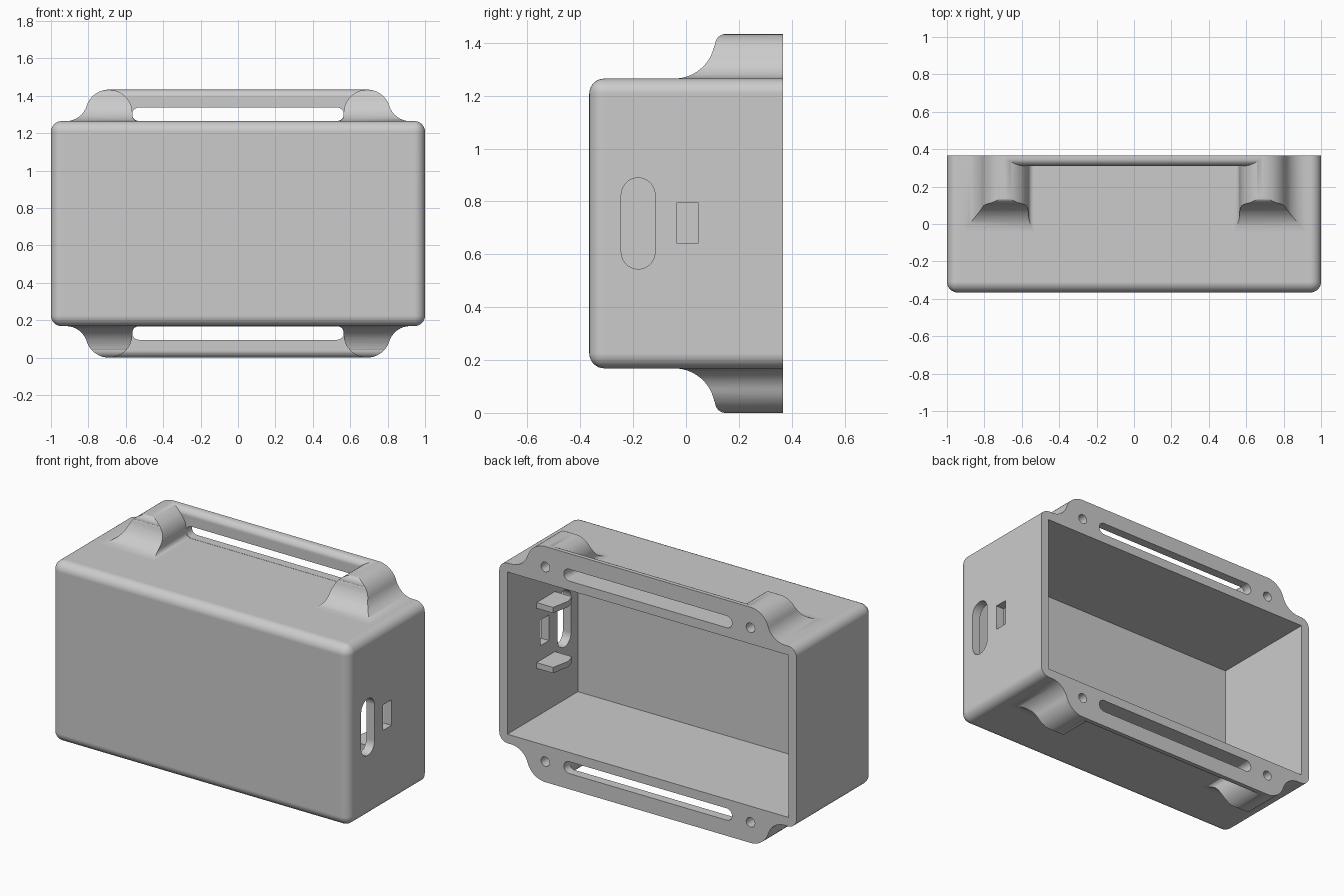
import bpy, bmesh
from math import sin, cos, pi, radians, atan2, hypot

cube = bpy.data.objects.get("Cube")
if cube:
    bpy.data.objects.remove(cube)

MID = 0.7165           # middle height
HALF = 0.548           # half height of the box
EAR = MID - HALF       # height of the ears above the box
BACK = 0.366
WALL = 0.055

grey = bpy.data.materials.new("light_grey")
grey.use_nodes = True
colour = (0.6, 0.6, 0.6, 1)
grey.diffuse_color = colour
grey.node_tree.nodes["Principled BSDF"].inputs["Base Color"].default_value = colour


def arc(cx, cy, r, start, end, n=14):
    """Points on an arc, angles in degrees."""
    angles = [radians(start + (end - start) * i / n) for i in range(n + 1)]
    return [(cx + r * cos(a), cy + r * sin(a)) for a in angles]


def prism(name, points, axis, low, high):
    """Extrude a 2D outline along an axis; the outline uses the other two in order."""
    bm = bmesh.new()
    rings = []
    for d in (low, high):
        ring = []
        for p, q in points:
            co = {"x": (d, p, q), "y": (p, d, q), "z": (p, q, d)}[axis]
            ring.append(bm.verts.new(co))
        rings.append(ring)
    n = len(points)
    bm.faces.new(rings[0])
    bm.faces.new(rings[1])
    for i in range(n):
        j = (i + 1) % n
        bm.faces.new((rings[0][i], rings[0][j], rings[1][j], rings[1][i]))
    bmesh.ops.recalc_face_normals(bm, faces=bm.faces)
    mesh = bpy.data.meshes.new(name)
    bm.to_mesh(mesh)
    bm.free()
    obj = bpy.data.objects.new(name, mesh)
    bpy.context.collection.objects.link(obj)
    mesh.materials.append(grey)
    return obj


def rect(a, b, c, d):
    return [(a, c), (b, c), (b, d), (a, d)]


def combine(target, tool, operation):
    """Apply a boolean and remove the tool."""
    mod = target.modifiers.new(operation, "BOOLEAN")
    mod.operation = operation
    mod.solver = "EXACT"
    mod.object = tool
    tool.hide_render = True
    bpy.context.view_layer.objects.active = target
    bpy.ops.object.modifier_apply(modifier=mod.name)
    bpy.data.objects.remove(tool)


# Box with every edge rounded except around the open back
case = prism("enclosure", rect(-1, 1, MID - HALF, MID + HALF), "y", -BACK, BACK + 0.04)
bm = bmesh.new()
bm.from_mesh(case.data)
edges = [e for e in bm.edges if min(v.co.y for v in e.verts) < 0]
bmesh.ops.bevel(bm, geom=edges, offset=0.057, segments=8, profile=0.5, affect="EDGES")
bm.to_mesh(case.data)
bm.free()

# Ear outline seen from the front: round boss, wide outer fillet, small inner fillet
BX, BR, FOOT = 0.69, 0.125, 0.92
BZ = EAR - BR
dx = FOOT - BX
R = (dx ** 2 + BZ ** 2 - BR ** 2) / (2 * (BR + BZ))
tilt = atan2(R - BZ, dx) * 180 / pi
outline = arc(FOOT, R, R, 270, 180 + tilt)
outline += arc(BX, BZ, BR, tilt, 180, 24)[1:]
outline += arc(0.535, 0.03, 0.03, 0, -90, 6)
outline += [(0.535, -0.03), (FOOT, -0.03)]

# Ear outline seen from the side: concave ramp and rounded shoulder
ramp = [(0.42, -0.03), (-0.045, -0.03)]
ramp += arc(-0.045, 0.155, 0.155, -90, -11)
ramp += arc(0.15, EAR - 0.04, 0.04, 180, 90, 8)
ramp = [(y, min(z, EAR)) for y, z in ramp] + [(0.16, EAR + 0.01), (0.42, EAR + 0.01)]

# Strap bar outline seen from the side
bar = [(0.42, -0.03), (0.311, -0.03)]
bar += arc(0.351, EAR - 0.0402, 0.04, 180, 90, 8) + [(0.42, EAR - 0.0002)]

for sz in (1, -1):
    def place(points, sx=1):
        return [(sx * p, MID + sz * (HALF + q)) for p, q in points]

    for sx in (1, -1):
        ear = prism("ear", place(outline, sx), "y", -0.1, BACK + 0.03)
        cut = prism("ear_ramp", place(ramp), "x", min(sx, 0), max(sx, 0))
        combine(ear, cut, "INTERSECT")
        combine(case, ear, "UNION")
    combine(case, prism("strap_bar", place(bar), "x", -0.685, 0.685), "UNION")

# Trim the back flat and hollow the inside
combine(case, prism("back_trim", rect(-2, 2, -1, 3), "y", BACK, 1), "DIFFERENCE")
inner = HALF - WALL
combine(case, prism("cavity", rect(WALL - 1, 1 - WALL, MID - inner, MID + inner),
                    "y", WALL - BACK, 1), "DIFFERENCE")

# Strap slots and screw holes
for sz in (1, -1):
    z = MID + sz * (HALF + 0.037)
    slot = arc(0.53, z, 0.036, -90, 90) + arc(-0.53, z, 0.036, 90, 270)
    combine(case, prism("strap_slot", slot, "y", 0.28, 0.5), "DIFFERENCE")
    for sx in (1, -1):
        hole = arc(sx * BX, MID + sz * (HALF + BZ), 0.029, 0, 360, 24)[:-1]
        combine(case, prism("screw_hole", hole, "y", 0.17, 0.5), "DIFFERENCE")

# Openings in the left wall
port = arc(-0.181, 0.825, 0.064, 0, 180) + arc(-0.181, 0.608, 0.064, 180, 360)
combine(case, prism("long_port", port, "x", 0.85, 1.1), "DIFFERENCE")
combine(case, prism("small_port", rect(-0.034, 0.046, 0.64, 0.795), "x", 0.85, 1.1),
        "DIFFERENCE")

# Shelves above and below the small opening
shelf = [(0.97, -0.09), (0.83, -0.09), (0.812, -0.03), (0.835, 0.085), (0.97, 0.085)]
for sz in (1, -1):
    ends = sorted((MID + sz * 0.165, MID + sz * 0.2))
    combine(case, prism("shelf", shelf, "z", *ends), "UNION")

# Smooth curved faces, keep flat faces clean
bpy.ops.object.select_all(action="DESELECT")
case.select_set(True)
bpy.context.view_layer.objects.active = case
bpy.ops.object.shade_smooth_by_angle(angle=radians(30))
weighted = case.modifiers.new("weighted_normals", "WEIGHTED_NORMAL")
weighted.keep_sharp = True
